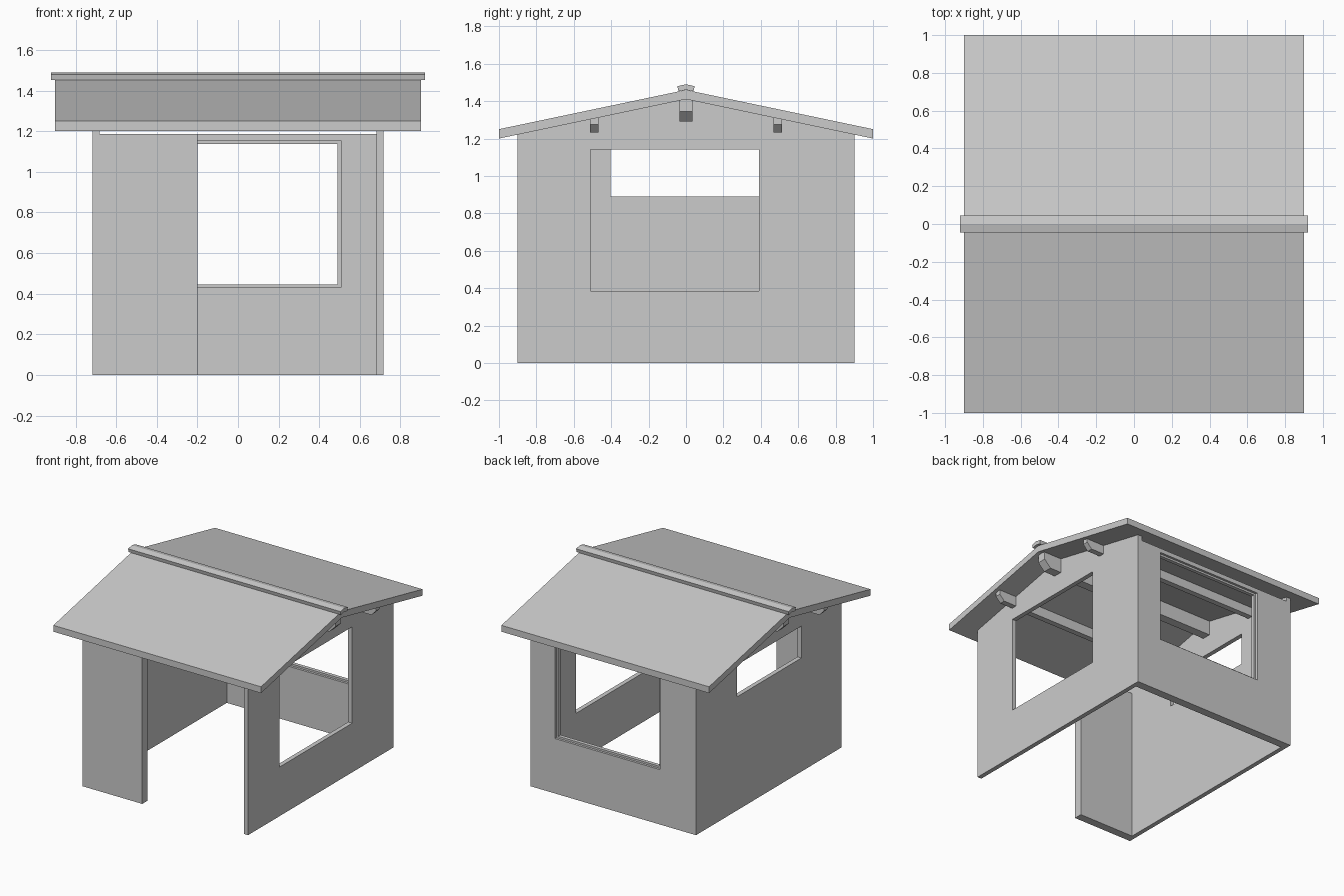
import bpy, bmesh

if "Cube" in bpy.data.objects:
    bpy.data.objects.remove(bpy.data.objects["Cube"])


def prism(name, profile, axis, a, b):
    """Extrude a profile of (y,z) along x, or of (x,z) along y, from a to b."""
    bm = bmesh.new()

    def point(p, t):
        return (t, p[0], p[1]) if axis == 'x' else (p[0], t, p[1])

    lo = [bm.verts.new(point(p, a)) for p in profile]
    hi = [bm.verts.new(point(p, b)) for p in profile]
    bm.faces.new(lo)
    bm.faces.new(hi[::-1])
    n = len(profile)
    for i in range(n):
        j = (i + 1) % n
        bm.faces.new((lo[j], lo[i], hi[i], hi[j]))
    bmesh.ops.recalc_face_normals(bm, faces=bm.faces)
    mesh = bpy.data.meshes.new(name)
    bm.to_mesh(mesh)
    bm.free()
    obj = bpy.data.objects.new(name, mesh)
    bpy.context.collection.objects.link(obj)
    return obj


def rect(u0, u1, z0, z1):
    return [(u0, z0), (u1, z0), (u1, z1), (u0, z1)]


def cut(obj, cutter):
    """Subtract the cutter, then remove it."""
    cutter.hide_render = True
    mod = obj.modifiers.new("opening", 'BOOLEAN')
    mod.operation = 'DIFFERENCE'
    mod.solver = 'EXACT'
    mod.object = cutter
    bpy.context.view_layer.objects.active = obj
    bpy.ops.object.modifier_apply(modifier=mod.name)
    bpy.data.objects.remove(cutter)


OUT, INN = 0.717, 0.682      # outer and inner x of the gable walls
T = 0.065                    # thickness of front and back walls

# Gable walls with window openings
gable = [(-0.9, 0), (0.9, 0), (0.9, 1.221), (0, 1.41), (-0.9, 1.221)]
right_wall = prism("right_wall", gable, 'x', INN, OUT)
cut(right_wall, prism("cutter", rect(-0.51, 0.39, 0.385, 1.14), 'x', 0.6, 0.8))
left_wall = prism("left_wall", gable, 'x', -OUT, -INN)
cut(left_wall, prism("cutter", rect(-0.405, 0.395, 0.89, 1.14), 'x', -0.8, -0.6))

# Front panel beside the open doorway
prism("front_panel", rect(-INN, -0.2, 0, 1.187), 'y', -0.9, -0.9 + T)

# Back wall with window opening
back_wall = prism("back_wall", rect(-INN, INN, 0, 1.187), 'y', 0.9 - T, 0.9)
cut(back_wall, prism("cutter", rect(-0.405, 0.507, 0.43, 1.153), 'y', 0.7, 1.0))

# Slim window frame set into the middle of the back wall
frame = prism("back_window_frame", rect(-0.405, 0.507, 0.43, 1.153), 'y', 0.853, 0.882)
cut(frame, prism("cutter", rect(-0.388, 0.49, 0.445, 1.138), 'y', 0.7, 1.0))

# Roof purlins with chamfered ends
L = 0.87


def purlin(name, y, half, z0, z1, c):
    prism(name, [(-L + c, z0), (L - c, z0), (L, z0 + c), (L, z1), (-L, z1), (-L, z0 + c)],
          'y', y - half, y + half)


purlin("ridge_purlin", 0, 0.035, 1.29, 1.408, 0.055)
purlin("front_purlin", -0.49, 0.022, 1.233, 1.31, 0.042)
purlin("back_purlin", 0.49, 0.022, 1.233, 1.31, 0.042)

# Pitched roof
prism("roof", [(-1, 1.2), (0, 1.41), (1, 1.2), (1, 1.25), (0, 1.46), (-1, 1.25)], 'x', -0.9, 0.9)

# Ridge cap
prism("ridge_cap", [(-0.04, 1.452), (0, 1.46), (0.04, 1.452),
                    (0.046, 1.48), (0, 1.49), (-0.046, 1.48)], 'x', -0.92, 0.92)
